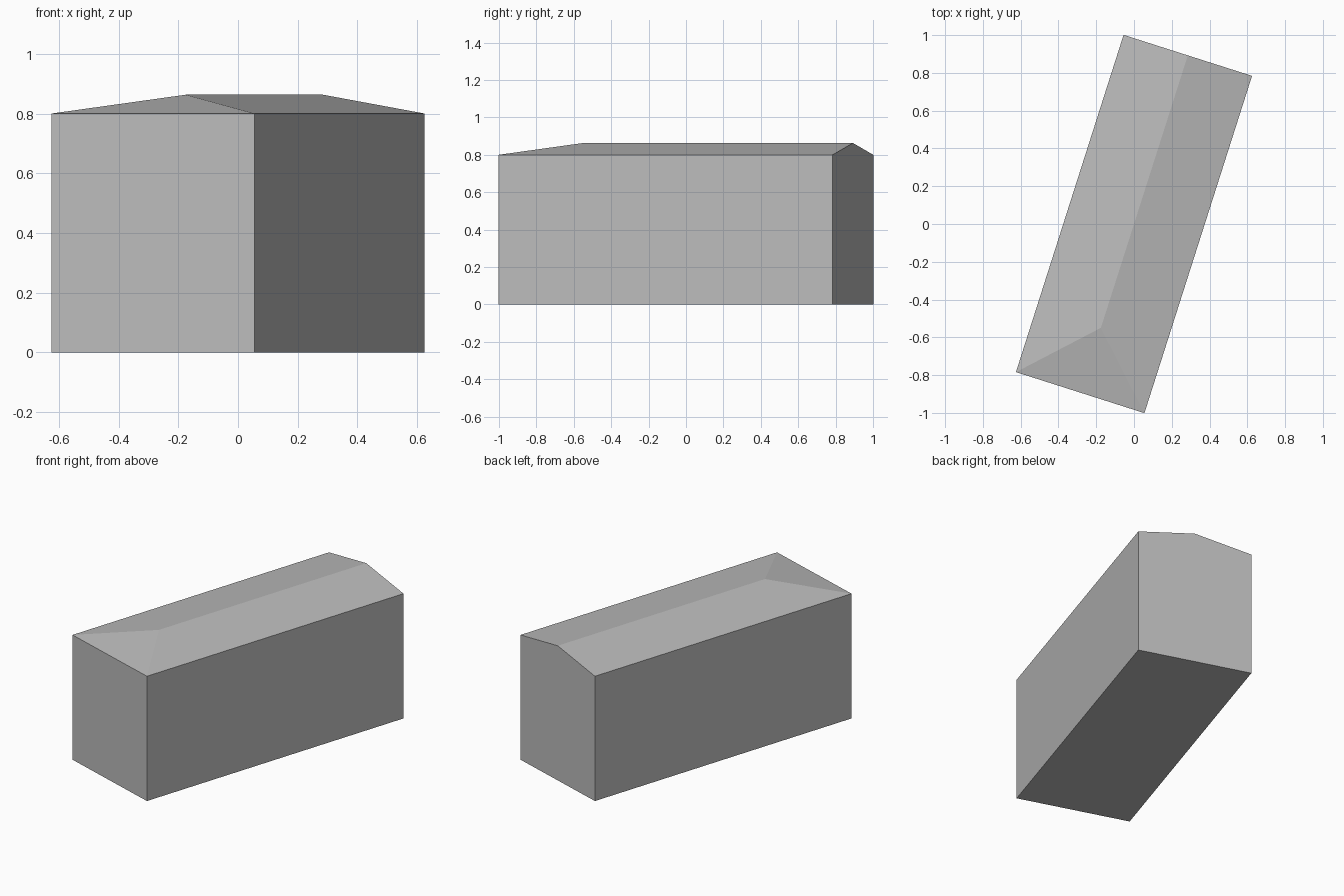
import bpy, bmesh
from math import radians

if "Cube" in bpy.data.objects:
    bpy.data.objects.remove(bpy.data.objects["Cube"], do_unlink=True)

HALF_W, HALF_L = 0.357, 0.937
EAVES, RIDGE = 0.8, 0.863
HIP = 0.36           # how far the ridge stops short of the front wall
TURN = radians(-17.7)

grey = bpy.data.materials.new("light_grey")
grey.use_nodes = True
colour = (0.5, 0.5, 0.5, 1)
grey.diffuse_color = colour
grey.node_tree.nodes["Principled BSDF"].inputs["Base Color"].default_value = colour


def add_part(name, bm):
    bmesh.ops.recalc_face_normals(bm, faces=bm.faces)
    mesh = bpy.data.meshes.new(name)
    bm.to_mesh(mesh)
    bm.free()
    mesh.materials.append(grey)
    obj = bpy.data.objects.new(name, mesh)
    obj.rotation_euler.z = TURN
    bpy.context.collection.objects.link(obj)


def corners(bm, z):
    signs = ((-1, -1), (1, -1), (1, 1), (-1, 1))
    return [bm.verts.new((sx * HALF_W, sy * HALF_L, z)) for sx, sy in signs]


# Walls and floor, open under the roof
bm = bmesh.new()
low, high = corners(bm, 0), corners(bm, EAVES)
bm.faces.new(low[::-1])
for i in range(4):
    j = (i + 1) % 4
    bm.faces.new((low[i], low[j], high[j], high[i]))
add_part("walls", bm)

# Roof: hipped at the front, upright gable at the back
bm = bmesh.new()
fl, fr, br, bl = corners(bm, EAVES)
ridge_front = bm.verts.new((0, HIP - HALF_L, RIDGE))
ridge_back = bm.verts.new((0, HALF_L, RIDGE))
bm.faces.new((fl, fr, ridge_front))
bm.faces.new((fr, br, ridge_back, ridge_front))
bm.faces.new((bl, fl, ridge_front, ridge_back))
bm.faces.new((br, bl, ridge_back))
# open shell: make sure the slopes face up
bmesh.ops.recalc_face_normals(bm, faces=bm.faces)
add_part("roof", bm)
